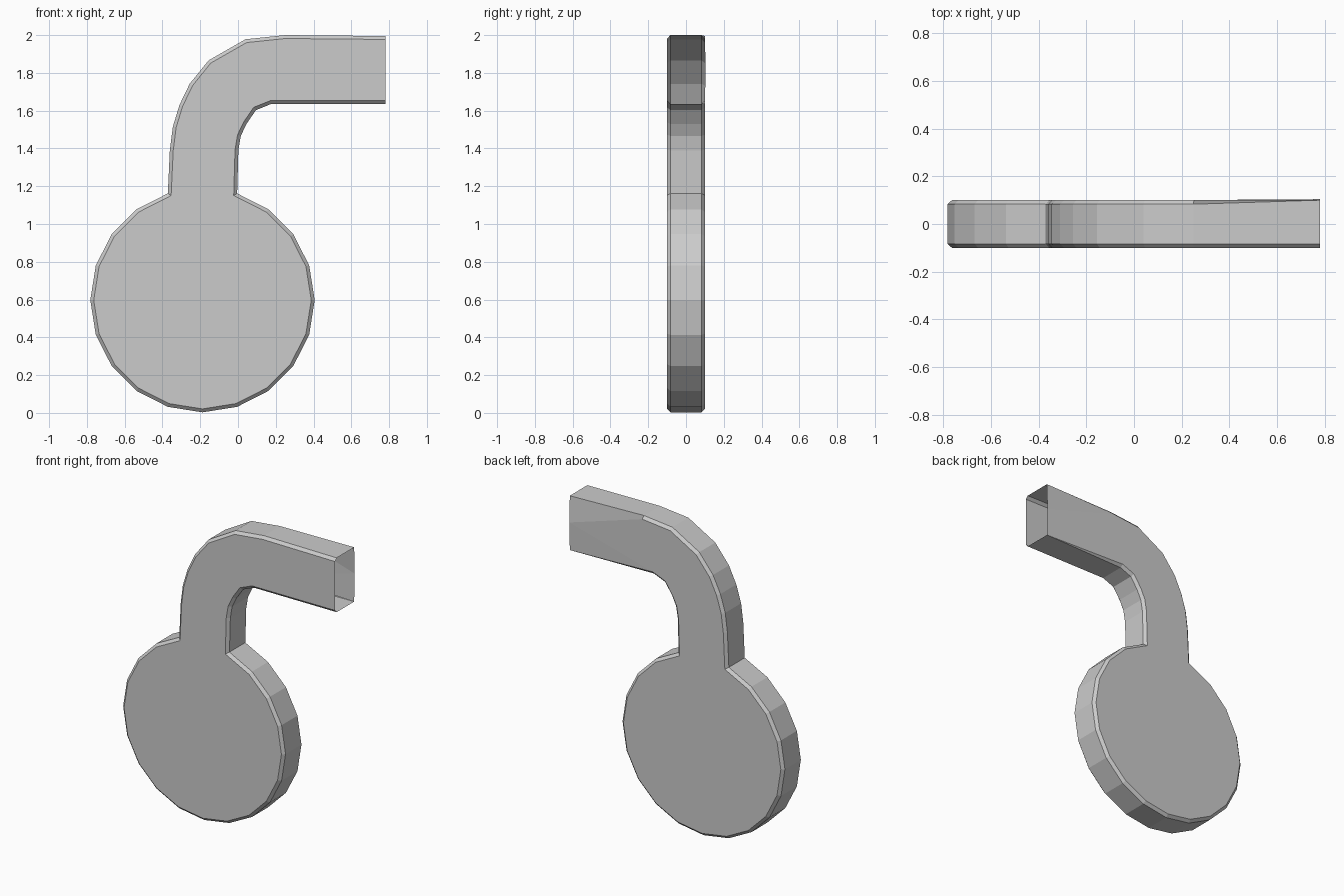
import bpy, bmesh, math
from mathutils import Vector

if "Cube" in bpy.data.objects:
    bpy.data.objects.remove(bpy.data.objects["Cube"])

HALF, RIM, INSET = 0.10, 0.083, 0.018
CX, CZ, R = -0.188, 0.597, 0.594

# Outline: top of spout, down the neck, round the 20-sided disc, up the inner bend
outer_bend = [(0.78, 1.995), (0.25, 2.0), (0.04, 1.978), (-0.156, 1.866), (-0.256, 1.742),
              (-0.31, 1.63), (-0.345, 1.515), (-0.361, 1.39)]
disc = [(CX + R * math.cos(math.radians(a)), CZ + R * math.sin(math.radians(a)))
        for a in range(108, 433, 18)]
inner_bend = [(0.002, 1.39), (0.015, 1.467), (0.045, 1.53), (0.095, 1.603),
              (0.177, 1.636), (0.78, 1.636)]
outline = [Vector(p) for p in outer_bend + disc + inner_bend]
n = len(outline)


def inward(a, b):
    d = (b - a).normalized()
    return Vector((-d.y, d.x))


def inset_point(i):
    """Mitred inset of an outline point; the two open ends move straight in."""
    if i == 0:
        return outline[0] + Vector((0, -INSET))
    if i == n - 1:
        return outline[-1] + Vector((0, INSET))
    n1 = inward(outline[i - 1], outline[i])
    n2 = inward(outline[i], outline[i + 1])
    m = (n1 + n2).normalized()
    return outline[i] + m * (INSET / m.dot(n1))


inset = [inset_point(i) for i in range(n)]
bm = bmesh.new()


def ring(points, y):
    return [bm.verts.new((p.x, y, p.y)) for p in points]


rings = [ring(inset, -HALF), ring(outline, -RIM), ring(outline, RIM), ring(inset, HALF)]

# Rear bevel flares out towards the open end of the spout
rings[2][0].co.y = HALF
rings[3][0].co = (0.78, 0.104, 1.82)
rings[2][-1].co.y = HALF
rings[3][-1].co = rings[2][-1].co

# Bevel and side strips, leaving the spout end open
for a, b in zip(rings, rings[1:]):
    for i in range(n - 1):
        bm.faces.new((a[i], a[i + 1], b[i + 1], b[i]))
bm.faces.new(rings[0][::-1])
bm.faces.new(rings[3])
bmesh.ops.remove_doubles(bm, verts=bm.verts[:], dist=0.0005)
bmesh.ops.recalc_face_normals(bm, faces=bm.faces[:])
front = min(bm.faces, key=lambda f: f.calc_center_median().y)
if front.normal.y > 0:
    bmesh.ops.reverse_faces(bm, faces=bm.faces[:])
bmesh.ops.triangulate(bm, faces=[f for f in bm.faces if len(f.verts) > 4])

mesh = bpy.data.meshes.new("disc_with_bent_neck")
bm.to_mesh(mesh)
bm.free()
bpy.context.collection.objects.link(bpy.data.objects.new("disc_with_bent_neck", mesh))
